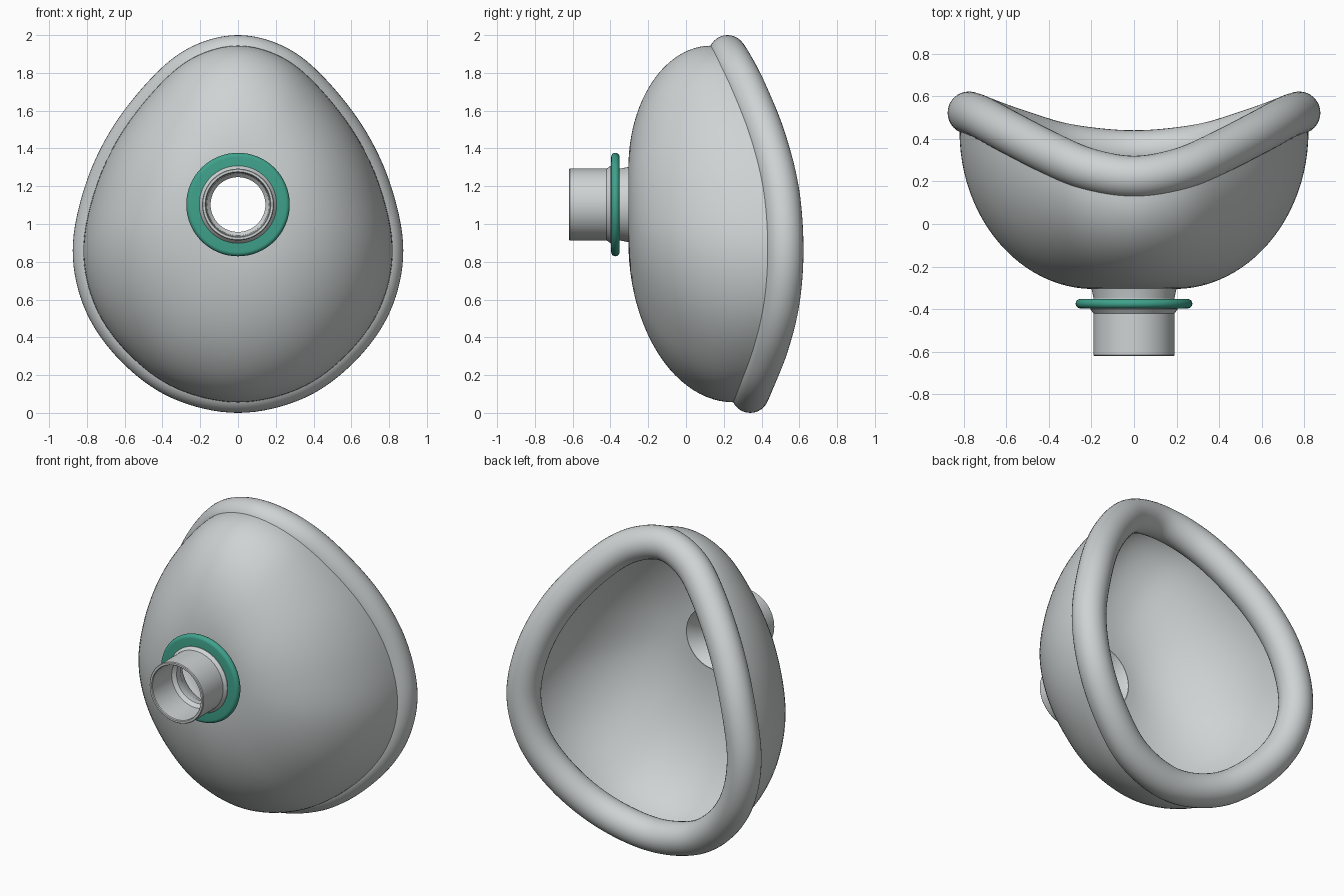
import bpy, bmesh, math
from mathutils import Vector

cube = bpy.data.objects.get("Cube")
if cube:
    bpy.data.objects.remove(cube, do_unlink=True)


def material(name, rgb):
    m = bpy.data.materials.new(name)
    m.use_nodes = True
    m.diffuse_color = (*rgb, 1)
    m.node_tree.nodes["Principled BSDF"].inputs["Base Color"].default_value = (*rgb, 1)
    return m


grey = material("soft grey", (0.62, 0.65, 0.65))
teal = material("teal green", (0.05, 0.36, 0.26))


def skin(name, rings, mat, angle):
    """Bridge closed rings into a closed loop of quads."""
    bm = bmesh.new()
    rows = [[bm.verts.new(p) for p in ring] for ring in rings]
    for a, b in zip(rows, rows[1:] + rows[:1]):
        for i in range(len(a)):
            j = (i + 1) % len(a)
            bm.faces.new((a[i], a[j], b[j], b[i]))
    bmesh.ops.recalc_face_normals(bm, faces=bm.faces)
    mesh = bpy.data.meshes.new(name)
    bm.to_mesh(mesh)
    bm.free()
    mesh.materials.append(mat)
    obj = bpy.data.objects.new(name, mesh)
    bpy.context.collection.objects.link(obj)
    bpy.ops.object.select_all(action="DESELECT")
    obj.select_set(True)
    bpy.context.view_layer.objects.active = obj
    bpy.ops.object.shade_smooth_by_angle(angle=math.radians(angle))
    return obj


# Centre line of the cushion: half an outline, mirrored
half = [(0, .22, 1.9), (.21, .255, 1.845), (.39, .33, 1.70), (.585, .43, 1.45),
        (.715, .50, 1.17), (.775, .522, .86), (.715, .50, .58), (.55, .44, .345),
        (.31, .37, .17), (0, .34, .10)]
ctrl = [Vector(p) for p in half]
ctrl += [Vector((-p.x, p.y, p.z)) for p in ctrl[-2:0:-1]]
STEPS = 8
path = []
for i in range(len(ctrl)):
    p0, p1, p2, p3 = (ctrl[(i + k) % len(ctrl)] for k in (-1, 0, 1, 2))
    for s in range(STEPS):
        t = s / STEPS
        path.append(0.5 * (2 * p1 + (p2 - p0) * t + (2 * p0 - 5 * p1 + 4 * p2 - p3) * t * t
                           + (3 * p1 - p0 - 3 * p2 + p3) * t ** 3))
n = len(path)
tangents = [(path[(i + 1) % n] - path[i - 1]).normalized() for i in range(n)]
outward = [t.cross(Vector((0, 1, 0))).normalized() for t in tangents]
if outward[0].z < 0:
    outward = [-o for o in outward]

# Padded cushion around the rim
TUBE = 0.1
rings = []
for c, t, o in zip(path, tangents, outward):
    b = t.cross(o)
    rings.append([c + TUBE * (math.cos(a) * o + math.sin(a) * b)
                  for a in (math.tau * k / 32 for k in range(32))])
skin("cushion_rim", rings, grey, 60)

# Domed shell between the port and the cushion, with a thin wall
PORT_Z = 1.103
WALL = 0.02
LEVELS = 24


def dome_ring(t, inset):
    ring = []
    for c, o in zip(path, outward):
        rim = c + o * (0.044 - inset) + Vector((0, -0.088, 0))
        d = Vector((rim.x, 0, rim.z - PORT_Z)).normalized()
        port = d * 0.195 + Vector((0, -0.305 + inset, PORT_Z))
        p = port.lerp(rim, math.sin(t))
        p.y = rim.y + (port.y - rim.y) * math.cos(t)
        ring.append(p)
    return ring


angles = [math.pi / 2 * k / LEVELS for k in range(LEVELS + 1)]
skin("mask_shell", [dome_ring(t, 0) for t in angles]
     + [dome_ring(t, WALL) for t in reversed(angles)], grey, 50)


def lathe(name, profile, mat, angle):
    """Turn a closed (radius, y) profile around the port axis."""
    seg = 64
    return skin(name, [[(r * math.cos(math.tau * k / seg), y,
                         PORT_Z + r * math.sin(math.tau * k / seg)) for k in range(seg)]
                       for r, y in profile], mat, angle)


# Hollow breathing port with flared inner mouth
lathe("port_tube", [(.205, -.285), (.198, -.31), (.19, -.35), (.205, -.39), (.205, -.40),
                    (.19, -.42), (.19, -.615), (.186, -.62), (.174, -.62), (.17, -.615),
                    (.165, -.43), (.145, -.41), (.145, -.37), (.195, -.283)], grey, 30)

# Coloured ring with a rounded outer edge
edge = [(.252 + .022 * math.sin(a), -.374 - .022 * math.cos(a))
        for a in (math.pi * k / 10 for k in range(11))]
lathe("colour_ring", [(.18, -.396)] + edge + [(.18, -.352)], teal, 40)
